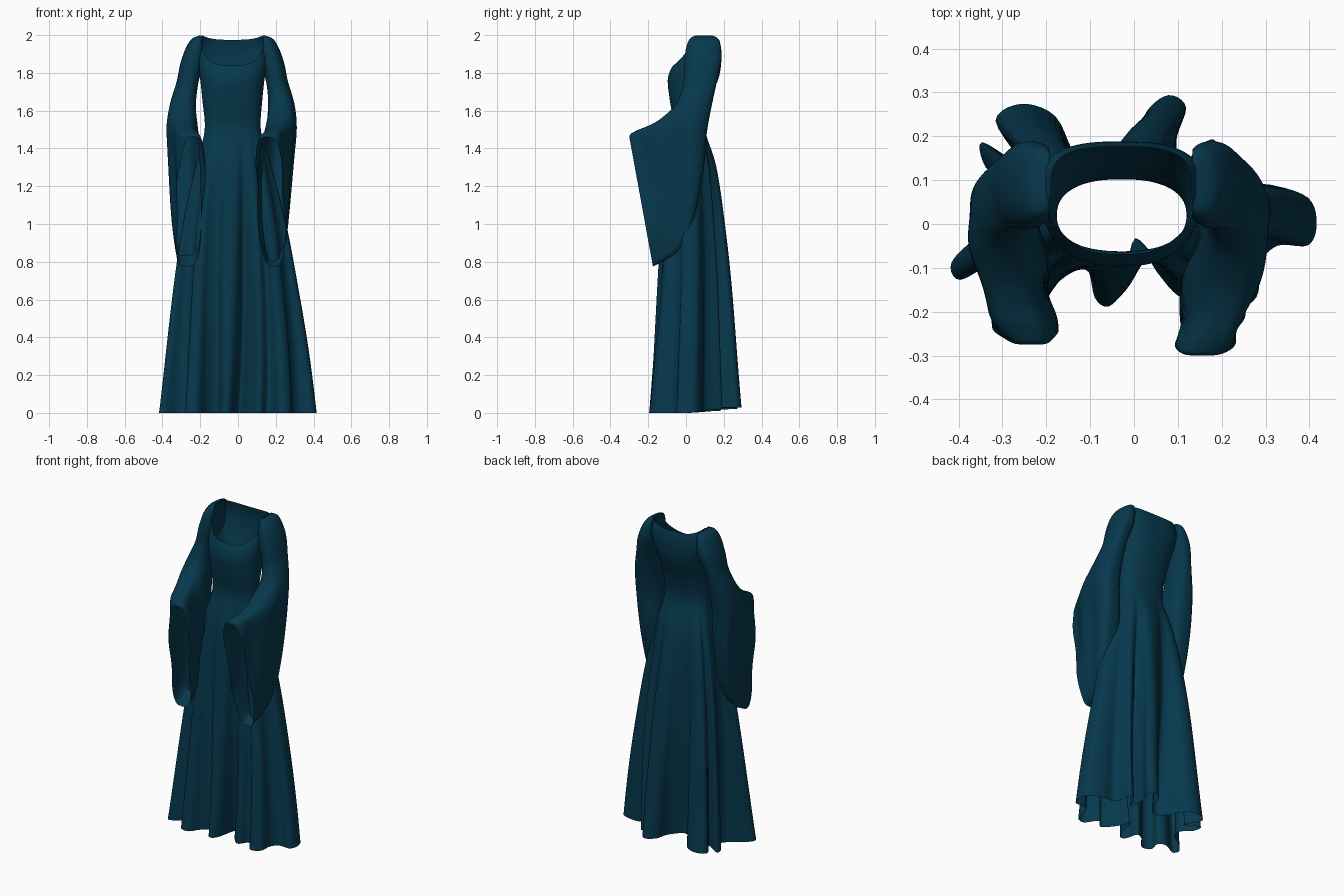
import bpy, bmesh, math

cube = bpy.data.objects.get("Cube")
if cube:
    bpy.data.objects.remove(cube, do_unlink=True)

cloth = bpy.data.materials.new("dark teal cloth")
cloth.use_nodes = True
TEAL = (0.002, 0.040, 0.074, 1)
cloth.diffuse_color = TEAL
bsdf = cloth.node_tree.nodes["Principled BSDF"]
bsdf.inputs["Base Color"].default_value = TEAL
bsdf.inputs["Roughness"].default_value = 0.9


def spline(rows, steps):
    """Catmull-Rom resampling of a list of equal-length rows."""
    out = []
    for i in range(len(rows) - 1):
        a, b, c, d = (rows[min(max(i + k, 0), len(rows) - 1)] for k in (-1, 0, 1, 2))
        for s in range(steps):
            t = s / steps
            out.append([q + t / 2 * (r - p + t * (2 * p - 5 * q + 4 * r - e + t * (3 * (q - r) + e - p)))
                        for p, q, r, e in zip(a, b, c, d)])
    return out + [list(rows[-1])]


def closed_spline(points, steps):
    """The same resampling for a closed loop."""
    wrapped = points[-1:] + points + points[:2]
    return spline(wrapped, steps)[steps:steps * (len(points) + 1)]


def lookup(table, z):
    for lo, hi in zip(table, table[1:]):
        if z <= hi[0]:
            t = (z - lo[0]) / (hi[0] - lo[0])
            return [p + t * (q - p) for p, q in zip(lo, hi)]
    return table[-1]


def loft(name, rings):
    """Skin a stack of closed rings, open at both ends."""
    bm = bmesh.new()
    loops = [[bm.verts.new(p) for p in ring] for ring in rings]
    n = len(loops[0])
    for low, high in zip(loops, loops[1:]):
        for i in range(n):
            j = (i + 1) % n
            bm.faces.new((low[i], low[j], high[j], high[i]))
    bmesh.ops.recalc_face_normals(bm, faces=bm.faces)
    mesh = bpy.data.meshes.new(name)
    bm.to_mesh(mesh)
    bm.free()
    for face in mesh.polygons:
        face.use_smooth = True
    mesh.materials.append(cloth)
    obj = bpy.data.objects.new(name, mesh)
    bpy.context.collection.objects.link(obj)
    return obj


def power(v, e):
    return math.copysign(abs(v) ** e, v)


# Gown sections: height, centre x, half width, centre y, half depth,
# fold strength, roundness
SECTIONS = spline([
    (0, 0, .30, .035, .15, 1, .85),
    (.05, 0, .285, .035, .15, .93, .85),
    (.6, -.025, .25, .037, .152, .54, .85),
    (1.0, -.03, .215, .03, .137, .3, .85),
    (1.3, -.03, .178, .025, .12, .11, .85),
    (1.5, -.028, .148, .02, .082, 0, .85),
    (1.65, -.03, .158, .02, .105, 0, .85),
    (1.78, -.03, .172, .04, .135, 0, .82),
    (1.88, -.03, .188, .072, .116, 0, .75),
    (1.95, -.03, .18, .088, .095, 0, .68),
    (2.0, -.03, .158, .088, .08, 0, .65)], 6)

# Pleated hem outline, anticlockwise from the left side
HEM = closed_spline([
    (.42, 0), (.40, .06), (.31, .09), (.23, .09), (.20, .13), (.18, .195),
    (.13, .16), (.10, .09), (.09, .19), (.12, .27), (.08, .30), (.03, .26),
    (.01, .18), (-.06, .10), (-.13, .15), (-.18, .25), (-.26, .28),
    (-.32, .24), (-.26, .14), (-.35, .19), (-.34, .13), (-.28, .08),
    (-.29, .02), (-.36, -.03), (-.42, -.09), (-.40, -.13), (-.32, -.09),
    (-.27, -.11), (-.28, -.18), (-.22, -.195), (-.17, -.13), (-.11, -.10),
    (-.09, -.17), (-.06, -.19), (-.03, -.15), (0, -.03), (.05, -.11),
    (.11, -.17), (.16, -.12), (.22, -.195), (.28, -.17), (.29, -.09),
    (.33, -.05), (.40, -.05)], 5)
N, ROWS = len(HEM), 70


def gown_point(i, f):
    angle = 2 * math.pi * i / N
    c, s = math.cos(angle), math.sin(angle)
    # Scooped front neckline, high straight back, slightly lifted back hem
    top = 1.84 + .158 * abs(c) ** 3 if s < 0 else 1.975 + .023 * c * c
    hem = .03 * max(0, s)
    z = hem + f * (top - hem)
    _, cx, hx, cy, hy, fold, roundness = lookup(SECTIONS, z)
    x, y = cx + hx * power(c, roundness), cy + hy * power(s, roundness)
    fold = max(0, fold)
    return x + fold * (HEM[i][0] - x), y + fold * (HEM[i][1] - y), z


loft("gown", [[gown_point(i, r / ROWS) for i in range(N)] for r in range(ROWS + 1)])

# Sleeve rings: x, y, z of the front edge, x, y, z of the back edge, half width
SLEEVE = spline([
    (.165, .05, 1.998, .165, .14, 1.998, .006),
    (.18, .02, 1.98, .18, .17, 1.98, .035),
    (.195, .0, 1.93, .195, .185, 1.93, .052),
    (.213, -.01, 1.84, .213, .187, 1.86, .062),
    (.235, -.015, 1.74, .24, .165, 1.76, .058),
    (.26, -.05, 1.64, .265, .135, 1.62, .07),
    (.26, -.13, 1.56, .275, .11, 1.48, .08),
    (.25, -.20, 1.52, .27, .095, 1.30, .08),
    (.235, -.25, 1.50, .265, .06, 1.10, .078),
    (.22, -.28, 1.485, .26, .01, .93, .075),
    (.21, -.295, 1.475, .25, -.06, .84, .073),
    (.205, -.30, 1.46, .24, -.175, .775, .07)], 5)


def sleeve_ring(row, k, side, n=60):
    ax, ay, az, bx, by, bz, w = row
    drape = min(1, max(0, (k - 22) / 20))
    # The left cuff hangs a little further in, the right one further back
    if side > 0:
        ax, bx = ax - .02 * drape, bx - .02 * drape
    else:
        ay += .025 * drape
    ring = []
    for i in range(n):
        a = 2 * math.pi * i / n
        u, v = .5 - .5 * math.cos(a), math.sin(a)
        # Soft diagonal creases; the hanging part is cut squarer
        crease = 1 + drape * .1 * math.sin(11 * u - .25 * k + side)
        x = ax + u * (bx - ax) + w * crease * power(v, .8 - .35 * drape)
        # The shoulder cap stops at the bodice
        if k < 20:
            x = max(x, .163)
        ring.append((-.03 + side * x, ay + u * (by - ay), az + u * (bz - az)))
    return ring


for side, name in ((1, "left_sleeve"), (-1, "right_sleeve")):
    loft(name, [sleeve_ring(row, k, side) for k, row in enumerate(SLEEVE)])
